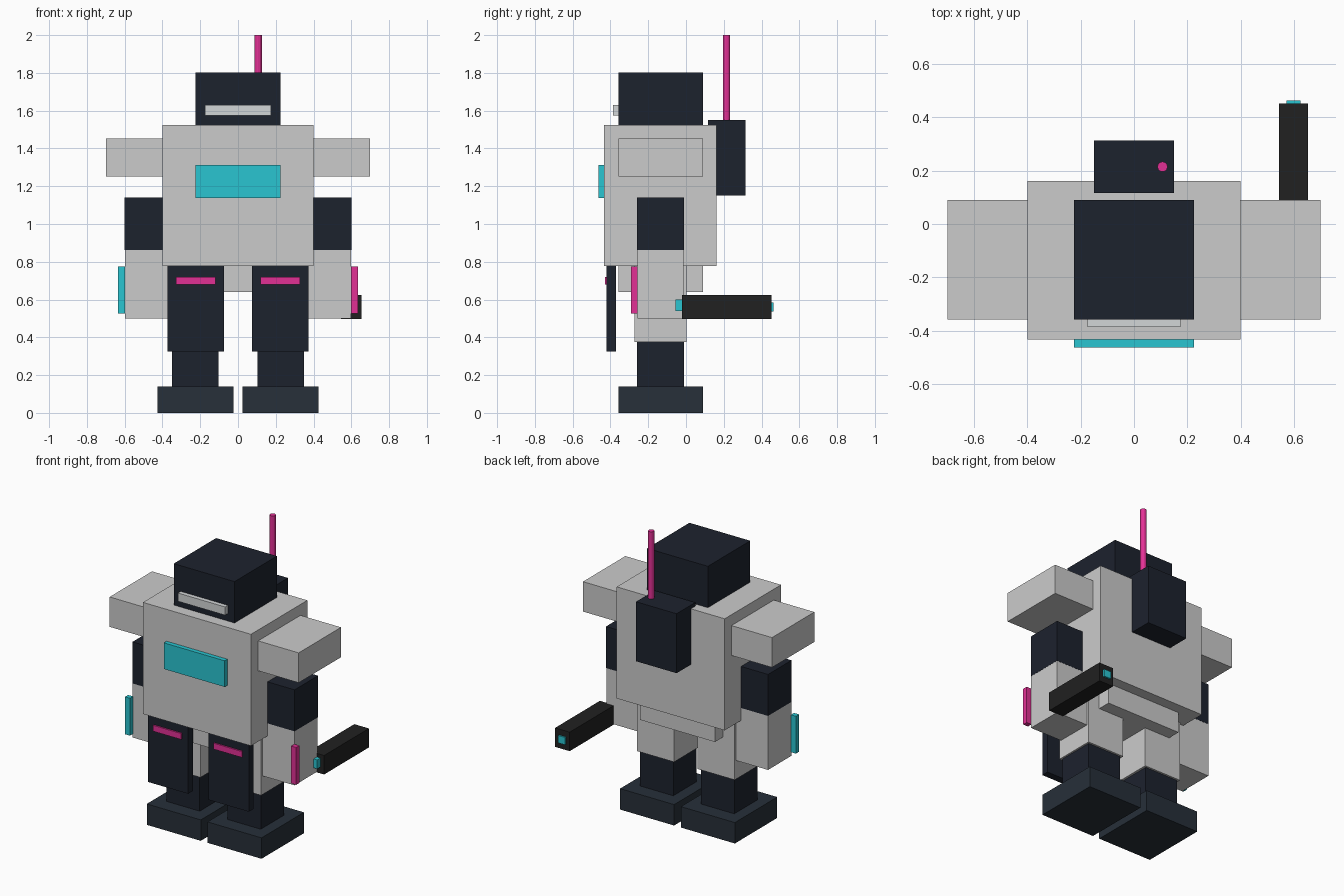
import bpy, bmesh
from mathutils import Vector

if "Cube" in bpy.data.objects:
    bpy.data.objects.remove(bpy.data.objects["Cube"])

COLORS = {
    "navy": (0.012, 0.016, 0.027, 1),
    "slate": (0.02, 0.029, 0.041, 1),
    "black": (0.015, 0.015, 0.015, 1),
    "cyan": (0.023, 0.56, 0.64, 1),
    "pink": (0.76, 0.03, 0.3, 1),
    "white": (0.65, 0.67, 0.68, 1),
}
mats = {}
for key, col in COLORS.items():
    mats[key] = bpy.data.materials.new(key)
    mats[key].diffuse_color = col


def finish(name, bm, color):
    mesh = bpy.data.meshes.new(name)
    bm.to_mesh(mesh)
    bm.free()
    obj = bpy.data.objects.new(name, mesh)
    bpy.context.collection.objects.link(obj)
    if color:
        mesh.materials.append(mats[color])
    return obj


def box(name, x, y, z, color=None):
    """Box from (min, max) ranges on each axis."""
    bm = bmesh.new()
    bmesh.ops.create_cube(bm, size=1)
    lo, hi = Vector((x[0], y[0], z[0])), Vector((x[1], y[1], z[1]))
    for v in bm.verts:
        v.co = (lo + hi) / 2 + v.co * (hi - lo)
    return finish(name, bm, color)


def pair(name, x, y, z, color=None, left_color=None):
    """Box on the +x side and its mirror image."""
    box(name + "_right", x, y, z, color)
    box(name + "_left", (-x[1], -x[0]), y, z, left_color or color)


WIDE = (-0.358, 0.09)     # depth of head, shoulders, hips and feet
LIMB = (-0.259, -0.011)   # depth of arms and shins

# Body
box("torso", (-0.4, 0.4), (-0.434, 0.162), (0.778, 1.525))
box("chest_panel", (-0.225, 0.225), (-0.463, -0.43), (1.137, 1.312), "cyan")
box("hips", (-0.277, 0.277), WIDE, (0.64, 0.79))
box("backpack", (-0.15, 0.15), (0.116, 0.314), (1.152, 1.55), "navy")

# Head
box("head", (-0.225, 0.225), WIDE, (1.52, 1.802), "navy")
box("visor", (-0.175, 0.175), (-0.387, -0.35), (1.575, 1.63), "white")

# Antenna on the backpack
bm = bmesh.new()
bmesh.ops.create_cone(bm, cap_ends=True, segments=12, radius1=0.019,
                      radius2=0.019, depth=0.46)
bmesh.ops.translate(bm, verts=bm.verts, vec=(0.107, 0.215, 1.77))
finish("antenna", bm, "pink")

# Arms
pair("shoulder", (0.39, 0.7), WIDE, (1.252, 1.452))
pair("upper_arm", (0.352, 0.6), LIMB, (0.862, 1.14), "navy")
pair("forearm", (0.352, 0.599), (-0.258, -0.012), (0.5, 0.88))
pair("forearm_light", (0.597, 0.634), (-0.29, -0.257), (0.525, 0.775), "pink", "cyan")

# Legs
pair("thigh", (0.087, 0.362), (-0.273, 0.002), (0.375, 0.79))
pair("shin", (0.102, 0.35), LIMB, (0.13, 0.38), "navy")
pair("foot", (0.025, 0.425), WIDE, (0, 0.14), "slate")
pair("leg_guard", (0.075, 0.374), (-0.42, -0.371), (0.325, 0.785), "navy")
pair("guard_stripe", (0.12, 0.329), (-0.43, -0.415), (0.68, 0.72), "pink")

# Hand-held blaster, pointing backwards
box("blaster", (0.545, 0.653), (-0.022, 0.452), (0.497, 0.624), "black")
box("blaster_muzzle", (0.572, 0.624), (0.44, 0.463), (0.536, 0.585), "cyan")
box("blaster_cell", (0.572, 0.626), (-0.056, -0.01), (0.54, 0.6), "cyan")

for m in bpy.data.materials:
    if m.users and not m.is_grease_pencil:
        m.use_nodes = True
        m.node_tree.nodes["Principled BSDF"].inputs["Base Color"].default_value = m.diffuse_color
